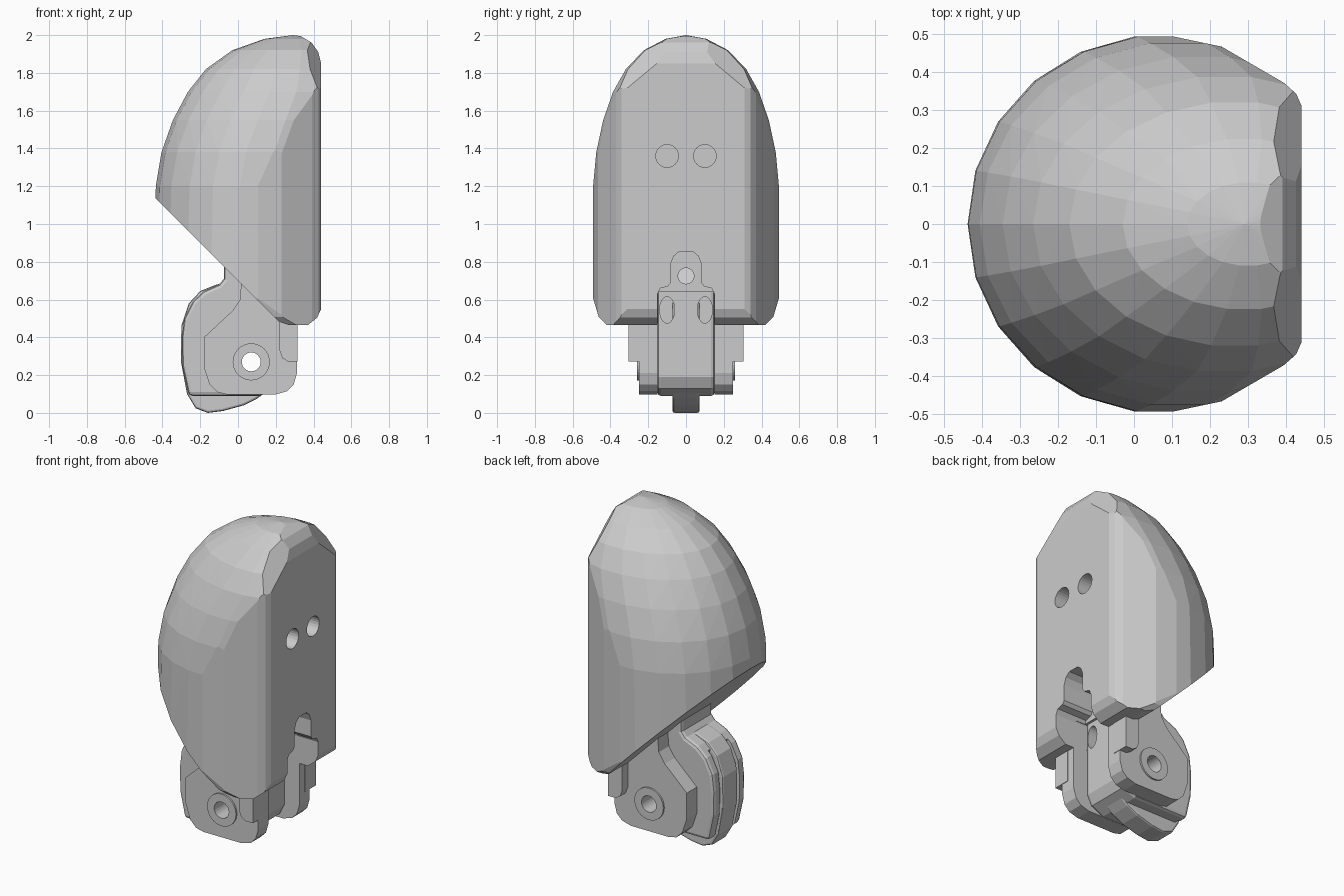
import bpy, bmesh
from math import sin, cos, pi
from mathutils import Vector

if "Cube" in bpy.data.objects:
    bpy.data.objects.remove(bpy.data.objects["Cube"])


def make(name, bm):
    bmesh.ops.recalc_face_normals(bm, faces=bm.faces)
    me = bpy.data.meshes.new(name)
    bm.to_mesh(me)
    bm.free()
    ob = bpy.data.objects.new(name, me)
    bpy.context.collection.objects.link(ob)
    return ob


def prism(name, pts, axis, a, b):
    """Extrude a profile: (x,z) along y, or (y,z) along x."""
    bm = bmesh.new()
    def co(p, t):
        return (p[0], t, p[1]) if axis == 'y' else (t, p[0], p[1])
    lo = [bm.verts.new(co(p, a)) for p in pts]
    hi = [bm.verts.new(co(p, b)) for p in pts]
    bm.faces.new(lo)
    bm.faces.new(hi[::-1])
    for i in range(len(pts)):
        j = (i + 1) % len(pts)
        bm.faces.new((lo[i], lo[j], hi[j], hi[i]))
    return make(name, bm)


def circle(u, v, ru, rv=None, n=24):
    rv = rv or ru
    return [(u + ru * cos(2 * pi * i / n), v + rv * sin(2 * pi * i / n)) for i in range(n)]


def apply_mod(ob, mod):
    bpy.context.view_layer.objects.active = ob
    bpy.ops.object.modifier_apply(modifier=mod.name)


def bevel(ob, w, seg=2):
    m = ob.modifiers.new("bevel", 'BEVEL')
    m.width, m.segments, m.limit_method = w, seg, 'ANGLE'
    m.angle_limit = 0.9
    apply_mod(ob, m)


def cut(ob, cutter):
    m = ob.modifiers.new("cut", 'BOOLEAN')
    m.operation, m.solver, m.object = 'DIFFERENCE', 'EXACT', cutter
    apply_mod(ob, m)
    bpy.data.objects.remove(cutter)


# Fingertip shell: lofted dome (z, back x, front x, half width), then clipped flat
rings = [(0.40, -0.46, 0.60, 0.497), (1.20, -0.435, 0.60, 0.497),
         (1.38, -0.405, 0.64, 0.48), (1.55, -0.345, 0.70, 0.443),
         (1.70, -0.265, 0.74, 0.39), (1.82, -0.17, 0.70, 0.322),
         (1.92, -0.03, 0.61, 0.225), (1.98, 0.14, 0.46, 0.11)]
N = 22
bm = bmesh.new()
loops = []
for z, x0, x1, w in rings:
    cx, rx = (x0 + x1) / 2, (x1 - x0) / 2
    loops.append([bm.verts.new((cx + rx * cos(2 * pi * i / N), w * sin(2 * pi * i / N), z))
                  for i in range(N)])
for lo, hi in zip(loops, loops[1:]):
    for i in range(N):
        j = (i + 1) % N
        bm.faces.new((lo[i], lo[j], hi[j], hi[i]))
bm.faces.new(loops[0][::-1])
apex = bm.verts.new((0.29, 0, 2.0))
for i in range(N):
    bm.faces.new((loops[-1][i], loops[-1][(i + 1) % N], apex))
planes = [((0.44, 0, 1), (1, 0, 0)), ((-0.44, 0, 1.14), (-1, 0, -1)),
          ((0, 0, 0.465), (0, 0, -1)), ((0.24, 0, 0.475), (-0.35, 0, -1)),
          ((0.44, 0, 0.55), (1, 0, -0.45)), ((0.42, 0, 0.505), (0.8, 0, -1)),
          ((0.44, 0, 1.85), (1, 0, 0.25)), ((0.425, 0, 1.91), (1, 0, 0.7)),
          ((0.39, 0, 1.96), (0.6, 0, 1))]
for s in (-1, 1):
    planes += [((0.44, s * 0.31, 1), (0.05, s * 0.022, 0)),
               ((0.425, s * 0.343, 1), (0.035, s * 0.04, 0)),
               ((0.395, s * 0.37, 1), (0.09, s * 0.155, 0)),
               ((0.2, s * 0.472, 1), (0.04, s * 0.19, 0)),
               ((0.44, s * 0.25, 1.77), (1, s * 0.5, 0.6)),
               ((0, s * 0.49, 0.6), (0, s, -0.3)),
               ((0, s * 0.46, 0.505), (0, s * 0.8, -0.8))]
for co, no in planes:
    bmesh.ops.bisect_plane(bm, geom=bm.verts[:] + bm.edges[:] + bm.faces[:], dist=1e-5,
                           plane_co=co, plane_no=Vector(no).normalized(), clear_outer=True)
    bmesh.ops.holes_fill(bm, edges=[e for e in bm.edges if e.is_boundary], sides=0)
bmesh.ops.remove_doubles(bm, verts=bm.verts, dist=0.002)
bmesh.ops.triangulate(bm, faces=[f for f in bm.faces if len(f.verts) == 4 and f.normal.x < 0.5])
shell = make("fingertip_shell", bm)

# Stepped slot, screw recess and two round holes in the flat face
half = [(0.15, 0.3), (0.15, 0.63), (0.135, 0.66), (0.095, 0.67), (0.08, 0.69),
        (0.08, 0.79), (0.065, 0.83), (0.035, 0.855)]
cut(shell, prism("slot_cutter", half + [(-y, z) for y, z in reversed(half)], 'x', 0.235, 0.6))
cut(shell, prism("core_cutter", [(-0.148, 0.3), (0.148, 0.3), (0.148, 0.64), (-0.148, 0.64)],
                 'x', 0.0, 0.3))
cut(shell, prism("screw_cutter", circle(0, 0.725, 0.042), 'x', 0.1, 0.3))
for s in (-1, 1):
    cut(shell, prism("hole_cutter", circle(s * 0.1, 1.36, 0.06), 'x', 0.24, 0.6))

# Knuckle core with neck, and a narrower central ridge
core = prism("knuckle_core", [
    (-0.075, 0.84), (-0.075, 0.71), (-0.1, 0.68), (-0.18, 0.645), (-0.24, 0.59), (-0.285, 0.5),
    (-0.297, 0.4), (-0.295, 0.25), (-0.26, 0.09), (0.11, 0.09), (0.19, 0.13), (0.22, 0.19),
    (0.22, 0.65), (0.1, 0.84)], 'y', -0.152, 0.152)
bevel(core, 0.02)
ridge = prism("knuckle_ridge", [
    (-0.1, 0.685), (-0.2, 0.645), (-0.26, 0.58), (-0.3, 0.46), (-0.302, 0.27), (-0.27, 0.1),
    (-0.225, 0.025), (-0.16, 0.0), (-0.08, 0.01), (0.03, 0.04), (0.1, 0.075), (0.19, 0.14),
    (0.1, 0.5)], 'y', -0.072, 0.072)
bevel(ridge, 0.012)
for s in (-1, 1):
    cut(core, prism("slant_hole_cutter", circle(s * 0.1, 0.545, 0.04, 0.07), 'x', 0.0, 0.4))
    # groove either side of the ridge
    y0, y1 = sorted((s * 0.07, s * 0.095))
    cut(core, prism("groove_cutter", [(-0.4, 0.0), (-0.23, 0.0), (-0.25, 0.25), (-0.25, 0.45),
                                      (-0.2, 0.57), (-0.25, 0.7), (-0.4, 0.7)], 'y', y0, y1))
parts = [core, ridge]

# Side flanges, tabs and pin bosses
flange_pts = [(-0.18, 0.4), (-0.18, 0.24), (-0.15, 0.15), (-0.11, 0.11), (-0.06, 0.098),
              (0.2, 0.098), (0.26, 0.115), (0.295, 0.15), (0.312, 0.21), (0.312, 0.62),
              (0.1, 0.72), (0.02, 0.72), (0.01, 0.6), (-0.03, 0.54)]
tab_pts = [(0.22, 0.6), (0.22, 0.33), (0.235, 0.29), (0.265, 0.272), (0.315, 0.272), (0.315, 0.6)]
for s, side in ((-1, "near"), (1, "far")):
    for nm, pts, a, b in (("flange", flange_pts, 0.15, 0.25), ("tab", tab_pts, 0.2, 0.305),
                          ("pin_boss", circle(0.07, 0.27, 0.098, n=32), 0.2, 0.26)):
        ob = prism(f"{side}_{nm}", pts, 'y', *sorted((s * a, s * b)))
        if nm != "tab":
            parts.append(ob)

# Through hole for the pin
for ob in parts:
    cut(ob, prism("pin_cutter", circle(0.07, 0.27, 0.05), 'y', -0.5, 0.5))
